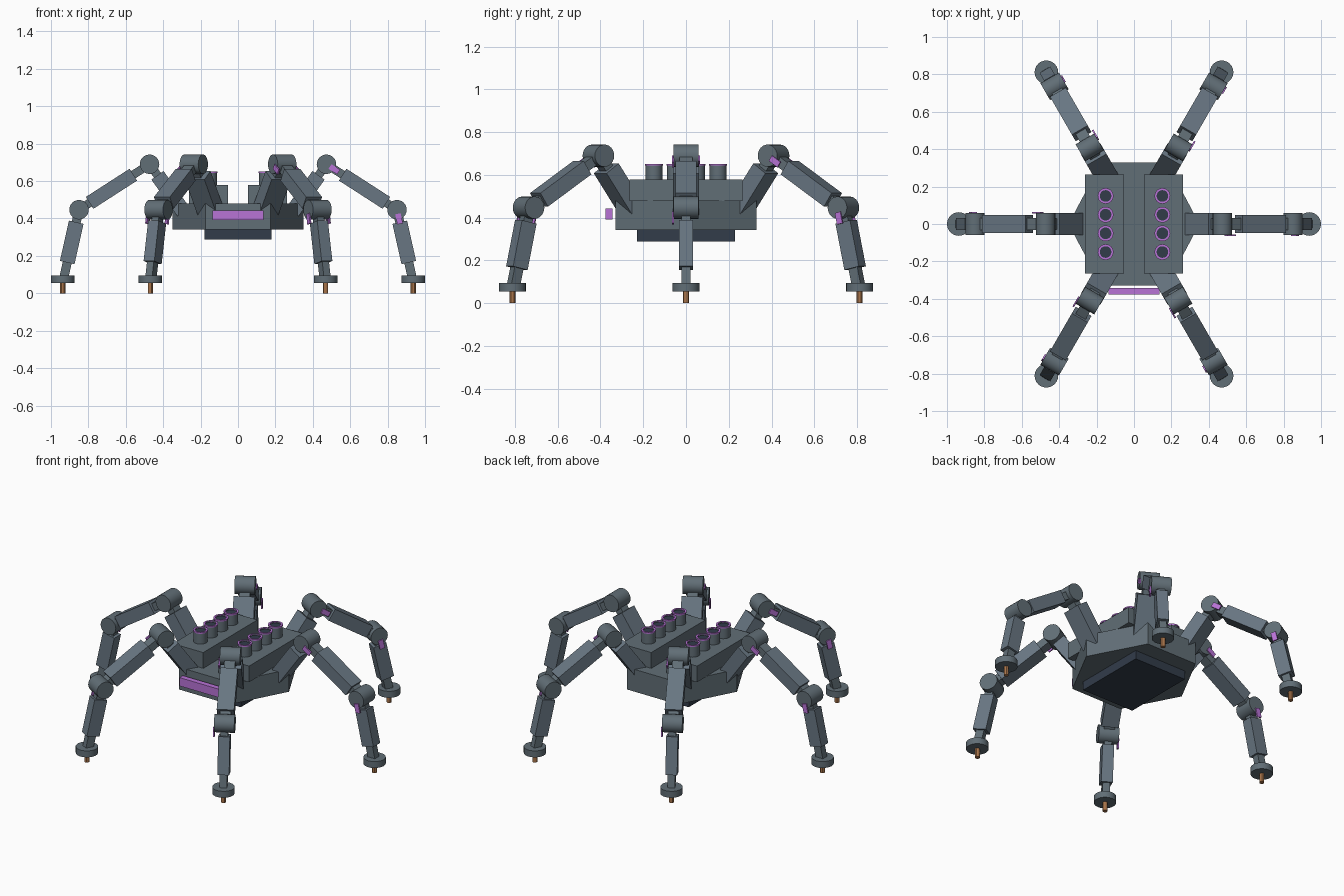
import bpy, bmesh, math
from mathutils import Matrix, Vector

if "Cube" in bpy.data.objects:
    bpy.data.objects.remove(bpy.data.objects["Cube"])


def material(name, hex_color):
    lin = []
    for i in (0, 2, 4):
        c = int(hex_color[i:i + 2], 16) / 255
        lin.append(c / 12.92 if c <= 0.04045 else ((c + 0.055) / 1.055) ** 2.4)
    m = bpy.data.materials.new(name)
    m.diffuse_color = (*lin, 1)
    m.use_nodes = True
    m.node_tree.nodes["Principled BSDF"].inputs["Base Color"].default_value = m.diffuse_color
    return m


HULL = material("hull grey", "616E76")
LEG = material("leg plate grey", "687682")
DARK = material("dark slate", "323C4A")
GLOW = material("violet light", "B873D6")
TIP = material("copper tip", "A8744A")


def finish(name, bm, mat, matrix=Matrix(), smooth=False):
    bm.transform(matrix)
    mesh = bpy.data.meshes.new(name)
    bm.to_mesh(mesh)
    bm.free()
    mesh.materials.append(mat)
    ob = bpy.data.objects.new(name, mesh)
    bpy.context.collection.objects.link(ob)
    if smooth:
        bpy.ops.object.select_all(action='DESELECT')
        ob.select_set(True)
        bpy.context.view_layer.objects.active = ob
        bpy.ops.object.shade_smooth_by_angle(angle=math.radians(30))
    return ob


def box(name, mat, center, size, matrix=Matrix()):
    bm = bmesh.new()
    bmesh.ops.create_cube(bm, size=1)
    local = Matrix.Translation(center) @ Matrix.Diagonal((*size, 1))
    return finish(name, bm, mat, matrix @ local)


def cylinder(name, mat, center, radius, depth, matrix=Matrix(), sides=24, axis='Z', smooth=True):
    bm = bmesh.new()
    bmesh.ops.create_cone(bm, cap_ends=True, segments=sides, radius1=radius,
                          radius2=radius, depth=depth)
    turn = Matrix.Rotation(math.pi / 2, 4, 'X') if axis == 'Y' else Matrix()
    return finish(name, bm, mat, matrix @ Matrix.Translation(center) @ turn, smooth)


def tube(name, mat, center, outer, inner, depth):
    # hollow ring made by spinning a rectangular section
    bm = bmesh.new()
    h = depth / 2
    v = [bm.verts.new((r, 0, z)) for r, z in ((inner, -h), (outer, -h), (outer, h), (inner, h))]
    edges = [bm.edges.new((v[i], v[(i + 1) % 4])) for i in range(4)]
    bmesh.ops.spin(bm, geom=v + edges, cent=(0, 0, 0), axis=(0, 0, 1),
                   angle=2 * math.pi, steps=24, use_merge=True)
    bmesh.ops.remove_doubles(bm, verts=bm.verts, dist=1e-5)
    bmesh.ops.recalc_face_normals(bm, faces=bm.faces)
    return finish(name, bm, mat, Matrix.Translation(center), True)


def along(p, q):
    # frame at p with x running toward q and y across the leg
    d = Vector((q[0] - p[0], 0, q[1] - p[1]))
    x = d.normalized()
    y = Vector((0, 1, 0))
    rot = Matrix((x, y, x.cross(y))).transposed().to_4x4()
    return Matrix.Translation((p[0], 0, p[1])) @ rot, d.length


# Hexagonal hull with belly box
bm = bmesh.new()
ring = [bm.verts.new((0.35 * math.cos(a), 0.381 * math.sin(a), 0.342))
        for a in (math.radians(60 * k) for k in range(6))]
base = bm.faces.new(ring)
ext = bmesh.ops.extrude_face_region(bm, geom=[base], use_keep_orig=True)
bmesh.ops.translate(bm, vec=(0, 0, 0.138),
                    verts=[g for g in ext['geom'] if isinstance(g, bmesh.types.BMVert)])
bmesh.ops.recalc_face_normals(bm, faces=bm.faces)
finish("hull", bm, HULL)
box("belly", DARK, (0, 0, 0.318), (0.36, 0.46, 0.06))

# Front light bar
box("front_light", GLOW, (0, -0.36, 0.417), (0.275, 0.033, 0.052))

# Two launcher decks, each with four open tubes
for side, label in ((-1, "left"), (1, "right")):
    box(f"{label}_deck", HULL, (side * 0.157, 0, 0.528), (0.208, 0.53, 0.1))
    for i in range(4):
        x, y = side * 0.152, -0.15 + 0.1 * i
        tube(f"{label}_launch_tube_{i}", HULL, (x, y, 0.61), 0.039, 0.031, 0.08)
        tube(f"{label}_tube_rim_{i}", GLOW, (x, y, 0.647), 0.042, 0.031, 0.008)
        cylinder(f"{label}_tube_core_{i}", DARK, (x, y, 0.608), 0.0315, 0.07)

# Six legs, given as joint positions (outward, up)
hip, knee, ankle, foot = (0.28, 0.42), (0.473, 0.69), (0.85, 0.447), (0.933, 0.075)
for n in range(6):
    turn = Matrix.Rotation(math.radians(60 * n), 4, 'Z')

    # hip segment
    f, length = along(hip, knee)
    f = turn @ f
    box(f"hip_strut_{n}", HULL, (length / 2, 0, 0), (length, 0.06, 0.045), f)
    box(f"hip_block_{n}", LEG, (length * 0.42, 0, 0), (length * 0.72, 0.12, 0.08), f)

    # thigh segment
    f, length = along(knee, ankle)
    f = turn @ f
    box(f"thigh_strut_{n}", HULL, (length / 2, 0, 0), (length, 0.062, 0.045), f)
    box(f"thigh_block_{n}", LEG, (length * 0.54, 0, 0), (length * 0.62, 0.098, 0.075), f)
    box(f"thigh_light_{n}", GLOW, (0.05, -0.06, 0), (0.055, 0.009, 0.03), f)

    # shin segment
    f, length = along(ankle, foot)
    f = turn @ f
    box(f"shin_strut_{n}", HULL, (length / 2, 0, 0), (length, 0.042, 0.048), f)
    box(f"shin_block_{n}", LEG, (length * 0.47, 0, 0), (length * 0.58, 0.066, 0.08), f)
    box(f"shin_light_{n}", GLOW, (0.05, -0.06, 0), (0.055, 0.009, 0.03), f)

    # joints, foot pad and tip
    cylinder(f"knee_joint_{n}", HULL, (knee[0], 0, knee[1]), 0.052, 0.115, turn, axis='Y')
    cylinder(f"ankle_joint_{n}", HULL, (ankle[0], 0, ankle[1]), 0.052, 0.115, turn, axis='Y')
    cylinder(f"foot_pad_{n}", HULL, (0.937, 0, 0.075), 0.063, 0.04, turn)
    cylinder(f"foot_tip_{n}", TIP, (0.937, 0, 0.03), 0.014, 0.06, turn, sides=12)
